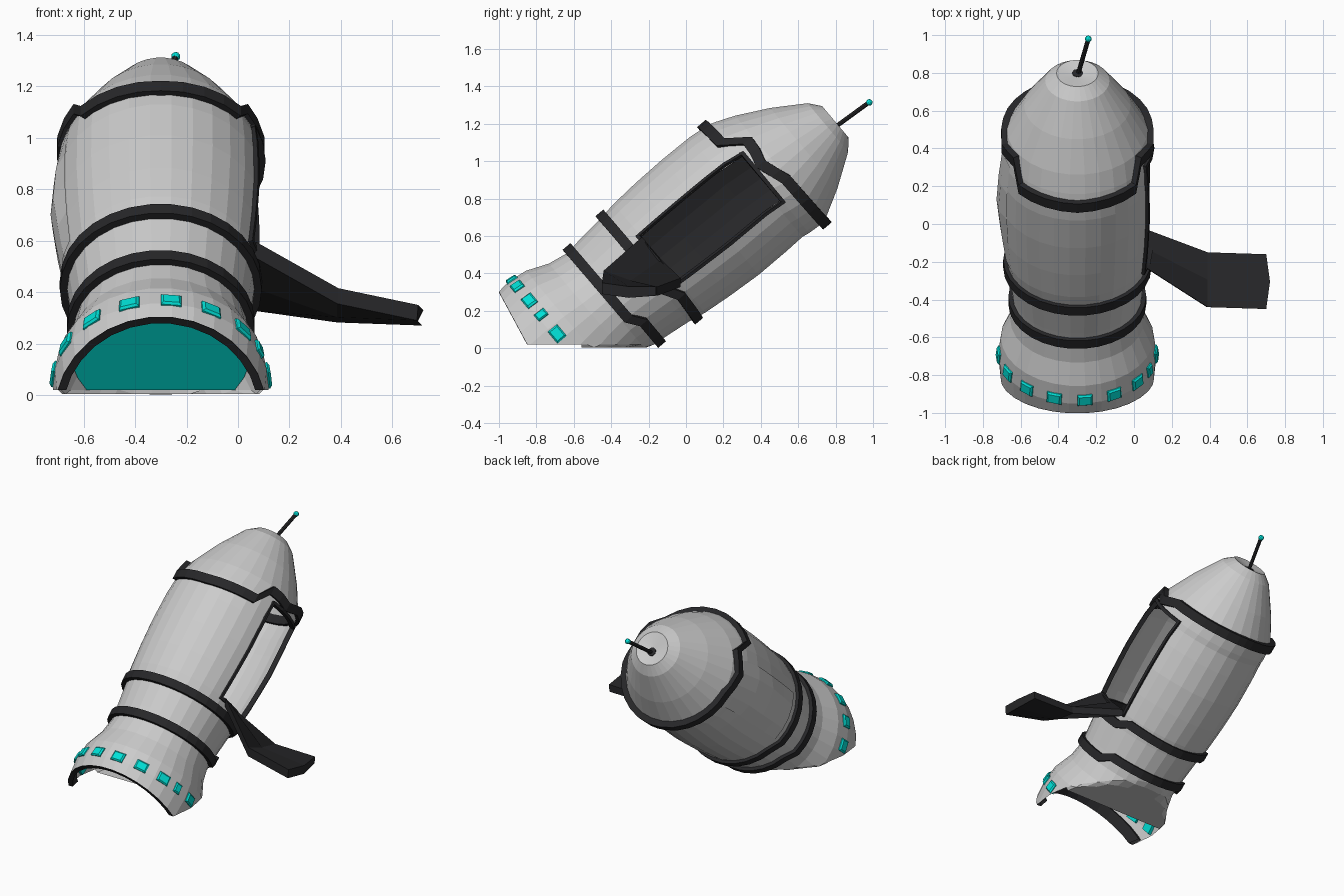
import bpy, bmesh
from math import sin, cos, radians, pi
from mathutils import Vector, Matrix

if "Cube" in bpy.data.objects:
    bpy.data.objects.remove(bpy.data.objects["Cube"])

TILT = radians(40)
C, S = cos(TILT), sin(TILT)
GROUND = 0.02
# hull profile: distance along axis, radius, axis offset
PROFILE = [(-.57, .412, .465), (-.50, .42, .465), (-.39, .405, .465), (-.27, .355, .465),
           (-.17, .337, .465), (-.08, .345, .465), (.10, .365, .463), (.20, .382, .46),
           (.36, .395, .457), (.55, .404, .453), (.74, .402, .452), (.86, .393, .447),
           (.90, .39, .437), (1.0, .373, .413), (1.17, .282, .415), (1.34, .17, .417),
           (1.39, .11, .415)]
SIDES = 30


def material(name, rgb):
    m = bpy.data.materials.new(name)
    m.diffuse_color = (*rgb, 1)
    m.use_nodes = True
    m.node_tree.nodes["Principled BSDF"].inputs["Base Color"].default_value = m.diffuse_color
    return m


DARK = material("dark_trim", (.02, .02, .022))
TEAL = material("teal_glow", (0, .75, .68))


def place(s, deg, r, tc):
    """Pod coordinates (along axis, angle from the top, radius) to world."""
    a = radians(deg)
    t = tc + r * cos(a)
    return Vector((-.3 + r * sin(a), s * C - t * S, s * S + t * C))


def hull(s):
    for (a, r0, t0), (b, r1, t1) in zip(PROFILE, PROFILE[1:]):
        if s <= b:
            k = max(0, (s - a) / (b - a))
            return r0 + (r1 - r0) * k, t0 + (t1 - t0) * k
    return PROFILE[-1][1:]


def on_hull(s, deg, off=0):
    r, tc = hull(s)
    return place(s, deg, r + off, tc)


def finish(name, bm, mat=None):
    bmesh.ops.recalc_face_normals(bm, faces=bm.faces)
    me = bpy.data.meshes.new(name)
    bm.to_mesh(me)
    bm.free()
    ob = bpy.data.objects.new(name, me)
    bpy.context.collection.objects.link(ob)
    if mat:
        me.materials.append(mat)
    return ob


def loft(bm, rows, closed=True):
    vs = [[bm.verts.new(p) for p in row] for row in rows]
    n = len(rows[0])
    for a, b in zip(vs, vs[1:]):
        for i in range(n if closed else n - 1):
            j = (i + 1) % n
            bm.faces.new((a[i], a[j], b[j], b[i]))
    return vs


def split(bm, co, no):
    bmesh.ops.bisect_plane(bm, geom=bm.verts[:] + bm.edges[:] + bm.faces[:],
                           plane_co=co, plane_no=no)


def remove(bm, test):
    gone = [f for f in bm.faces if test(f.calc_center_median())]
    bmesh.ops.delete(bm, geom=gone, context='FACES')


def cut_ground(bm):
    split(bm, (0, 0, GROUND), (0, 0, 1))
    remove(bm, lambda c: c.z < GROUND)


def skirt(deg):
    return -.085 * (1 - cos(radians(deg)))


ANGLES = [6 + 12 * k for k in range(SIDES)]

# Hull shell with nose, doorway and flattened underside
bm = bmesh.new()
rows = [[place(s + (skirt(d) if i == 0 else 0), d, r, tc) for d in ANGLES]
        for i, (s, r, tc) in enumerate(PROFILE)]
vs = loft(bm, rows)
tip = bm.verts.new(place(1.37, 0, 0, .41))
for i in range(SIDES):
    bm.faces.new((vs[-1][i], vs[-1][(i + 1) % SIDES], tip))
remove(bm, lambda c: c.x > 0 and .2 < c.y * C + c.z * S < .9
       and .28 < c.z * C - c.y * S < .61)
split(bm, (0, 0, GROUND), (0, 0, 1))
split(bm, (0, -.56, 0), (0, 1, 0))
remove(bm, lambda c: c.z < GROUND and c.y < -.56)
for v in bm.verts:
    if v.co.z < GROUND - .001:
        v.co.z = .004
finish("hull", bm)


# Dark bands that step along the hull
def band(name, pos, steps, width=.055, lift=.025):
    bm = bmesh.new()
    rows = []
    for d in steps:
        s = pos(min(d, 360 - d))
        sec = ((-.5, -.02), (-.5, lift), (.5, lift), (.5, -.02))
        r, tc = hull(s)
        rows.append([place(s + k * width, d, r + o, tc) for k, o in sec])
    loft(bm, rows + rows[:1])
    bmesh.ops.remove_doubles(bm, verts=bm.verts, dist=1e-5)
    for v in bm.verts:
        v.co.z = max(v.co.z, 0)
    finish(name, bm, DARK)


def stepped(*pts):
    def pos(d):
        for (a, p), (b, q) in zip(pts, pts[1:]):
            if d <= b:
                return p + (q - p) * (d - a) / (b - a)
    return pos


band("lower_band", stepped((0, -.14), (114, -.135), (126, -.085), (180, -.085)), ANGLES)
band("middle_band", stepped((0, .11), (114, .115), (126, .16), (180, .145)), ANGLES)
half = [0, 12, 24, 36, 48, 57, 68, 80, 92, 100, 112, 124, 136, 148, 160, 172]
band("nose_band", stepped((0, .835), (48, .85), (57, .965), (68, .96), (80, .94),
                          (92, .97), (100, .99), (180, 1.0)),
     half + [180] + [360 - d for d in reversed(half[1:])], .06)


# Panels that follow the hull surface
def panel(name, s0, s1, d0, d1, ns, nd, off, mat=None, thick=0):
    bm = bmesh.new()
    loft(bm, [[on_hull(s0 + (s1 - s0) * i / ns, d0 + (d1 - d0) * j / nd, off(i / ns, j / nd))
               for j in range(nd + 1)] for i in range(ns + 1)], False)
    ob = finish(name, bm, mat)
    if thick:
        ob.modifiers.new("thickness", 'SOLIDIFY').thickness = thick
        ob.modifiers["thickness"].offset = 0


panel("left_hatch", .2, .9, 246, 294, 4, 4,
      lambda u, v: .004 + (0 if v in (0, 1) else .02 * (1 - abs(2 * u - 1))))
panel("inner_wall", .2, .9, 246, 294, 4, 4, lambda u, v: -.012, DARK)
for nm, s0, s1, d0, d1 in (("upper", .18, .91, 64, 66), ("lower", .18, .91, 114, 116.5),
                           ("top", .89, .91, 64, 116), ("sill", .18, .20, 64, 116)):
    panel("doorway_frame_" + nm, s0, s1, d0, d1, 6, 4, lambda u, v: .002, DARK, .03)

# Fold-down door ramp
bm = bmesh.new()
path = [((.07, -.235, .595), (.07, -.03, .375)), ((.39, -.44, .415), (.39, -.15, .33)),
        ((.70, -.45, .35), (.70, -.16, .33))]
drop = Vector((-.005, 0, -.06))
rows = []
for a, b in path:
    a, b = Vector(a), Vector(b)
    m = (a + b) / 2 + Vector((.02 if a.x > .6 else 0, 0, -.01))
    rows.append([a, m, b, b + drop * .8, m + drop, a + drop])
vs = loft(bm, rows)
bm.faces.new(vs[0])
bm.faces.new(vs[-1])
finish("door_ramp", bm, DARK)

# Dark lip round the tail opening
bm = bmesh.new()
rows = []
for d in ANGLES:
    s = -.57 + skirt(d)
    rows.append([place(s + ds, d, .412 + o, .465)
                 for ds, o in ((-.003, .0), (-.003, -.032), (.07, -.025), (.07, -.005))])
loft(bm, rows + rows[:1])
cut_ground(bm)
finish("tail_lip", bm, DARK)

# Glowing bulkhead inside the tail
bm = bmesh.new()
bm.faces.new([bm.verts.new(place(-.28, d, .353, .465)) for d in ANGLES])
cut_ground(bm)
finish("tail_bulkhead", bm, TEAL)

# Windows round the tail
for n, d in enumerate((-84, -62, -40, -17, 5.5, 28, 50, 66, 85)):
    bm = bmesh.new()
    w = 3.2 if d == 66 else 5.5
    rows = []
    for off, k in ((-.02, 1), (.006, 1), (.013, .75)):
        rows.append([on_hull(-.478 + .032 * k * a, d + w * k * b, off)
                     for a, b in ((-1, -1), (-1, 1), (1, 1), (1, -1))])
    vs = loft(bm, rows)
    bm.faces.new(vs[0])
    bm.faces.new(vs[-1])
    finish(f"tail_window_{n + 1}", bm, TEAL)


# Antenna with collar and glowing tip
def rod(name, a, b, r):
    a, b = Vector(a), Vector(b)
    bm = bmesh.new()
    rot = (b - a).to_track_quat('Z', 'Y').to_matrix().to_4x4()
    bmesh.ops.create_cone(bm, cap_ends=True, segments=8, radius1=r, radius2=r,
                          depth=(b - a).length, matrix=Matrix.Translation((a + b) / 2) @ rot)
    finish(name, bm, DARK)


rod("antenna_collar", (-.3, .775, 1.165), (-.298, .80, 1.19), .03)
rod("antenna_rod", (-.3, .78, 1.17), (-.243, .975, 1.312), .012)
bm = bmesh.new()
bmesh.ops.create_icosphere(bm, subdivisions=2, radius=.018,
                           matrix=Matrix.Translation((-.242, .98, 1.315)))
finish("antenna_tip", bm, TEAL)
